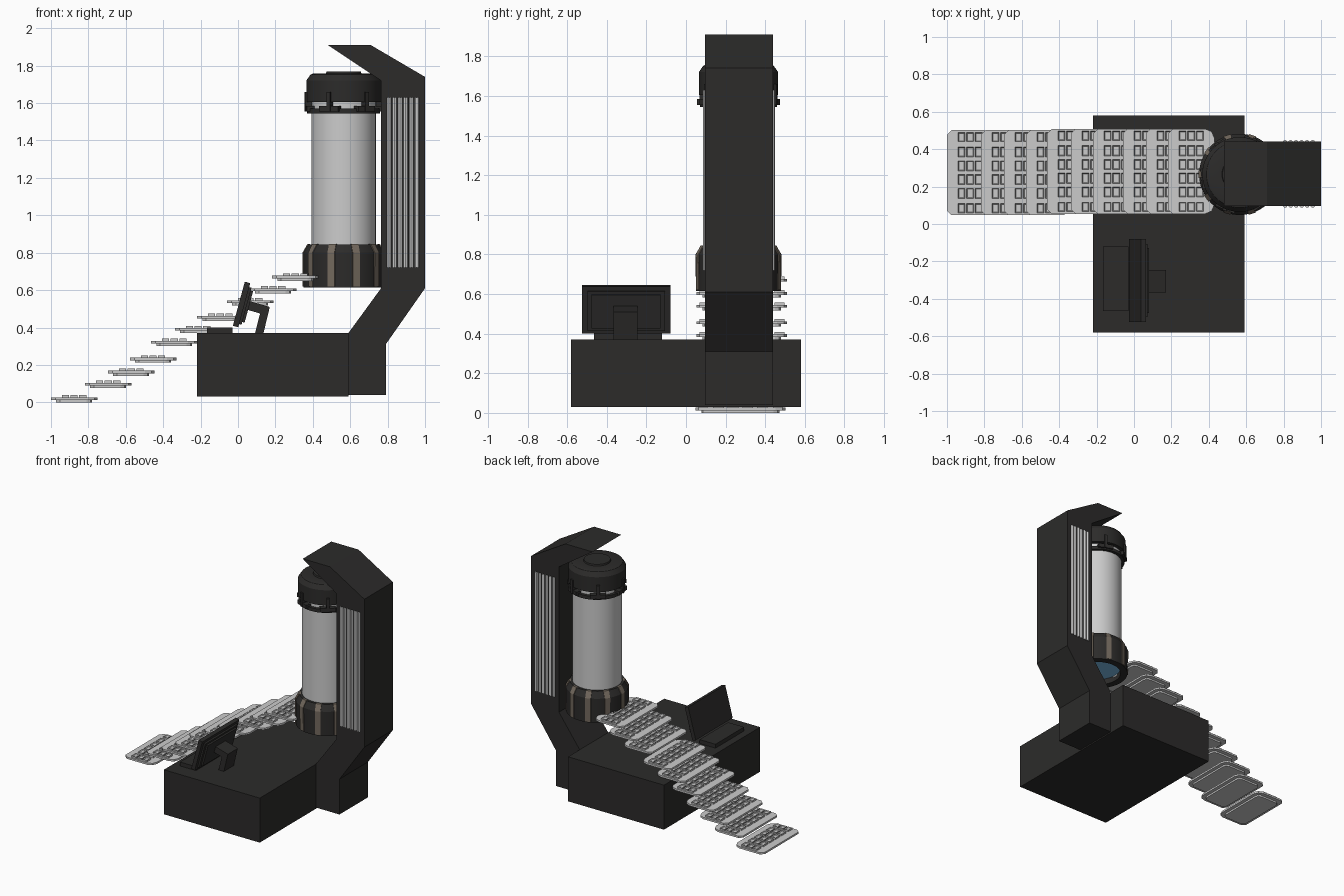
import bpy, bmesh
from math import sin, cos, pi, radians, atan2
from mathutils import Matrix, Vector

if "Cube" in bpy.data.objects:
    bpy.data.objects.remove(bpy.data.objects["Cube"])


def mat(name, col):
    m = bpy.data.materials.new(name)
    m.diffuse_color = (*col, 1)
    m.use_nodes = True
    m.node_tree.nodes["Principled BSDF"].inputs["Base Color"].default_value = m.diffuse_color
    return m


DARK = mat("dark_metal", (0.025, 0.024, 0.023))
BEIGE = mat("beige_trim", (0.17, 0.14, 0.11))
BLUE = mat("blue_glow", (0.2, 0.5, 0.8))


def finish(name, bm, m=None, smooth=False):
    bmesh.ops.recalc_face_normals(bm, faces=bm.faces)
    me = bpy.data.meshes.new(name)
    bm.to_mesh(me)
    bm.free()
    ob = bpy.data.objects.new(name, me)
    bpy.context.collection.objects.link(ob)
    if m:
        me.materials.append(m)
    if smooth:
        bpy.ops.object.select_all(action='DESELECT')
        ob.select_set(True)
        bpy.context.view_layer.objects.active = ob
        bpy.ops.object.shade_smooth_by_angle(angle=radians(30))
    return ob


def add_box(bm, lo, hi, mtx=Matrix()):
    lo, hi = Vector(lo), Vector(hi)
    s = hi - lo
    bmesh.ops.create_cube(bm, size=1, matrix=mtx @ Matrix.Translation((lo + hi) / 2) @ Matrix.Diagonal((*s, 1)))


def box(name, lo, hi, m=None, mtx=Matrix()):
    bm = bmesh.new()
    add_box(bm, lo, hi, mtx)
    return finish(name, bm, m)


def add_prism(bm, pts, vec):
    f = bm.faces.new([bm.verts.new(p) for p in pts])
    r = bmesh.ops.extrude_face_region(bm, geom=[f])
    bmesh.ops.translate(bm, vec=vec, verts=[v for v in r['geom'] if isinstance(v, bmesh.types.BMVert)])


def xz_prism(name, prof, y0, y1, m):
    bm = bmesh.new()
    add_prism(bm, [(x, y0, z) for x, z in prof], (0, y1 - y0, 0))
    return finish(name, bm, m)


PX, PY = 0.565, 0.265    # pod axis


def lathe(name, prof, m=None, n=48, closed=False):
    bm = bmesh.new()
    vs = [bm.verts.new((r, 0, z)) for r, z in prof]
    pairs = list(zip(vs, vs[1:])) + ([(vs[-1], vs[0])] if closed else [])
    es = [bm.edges.new(p) for p in pairs]
    bmesh.ops.spin(bm, geom=vs + es, cent=(0, 0, 0), axis=(0, 0, 1), angle=2 * pi, steps=n)
    bmesh.ops.remove_doubles(bm, verts=bm.verts, dist=1e-5)
    bmesh.ops.translate(bm, vec=(PX, PY, 0), verts=bm.verts)
    return finish(name, bm, m, True)


def ring_frame(a):
    return Matrix.Translation((PX, PY, 0)) @ Matrix.Rotation(a, 4, 'Z')


# Platform and bent support column with overhanging hood
box("platform", (-0.22, -0.58, 0.03), (0.59, 0.58, 0.37), DARK)
xz_prism("support_column", [(0.59, 0.04), (0.79, 0.04), (0.79, 0.31), (1.0, 0.61), (1.0, 1.74),
                            (0.71, 1.91), (0.48, 1.91), (0.765, 1.72), (0.765, 0.61), (0.59, 0.37)],
         0.096, 0.44, DARK)

# Light tubes on both column sides
for side, y in (("front", 0.099), ("back", 0.437)):
    bm = bmesh.new()
    for i in range(6):
        bmesh.ops.create_cone(bm, cap_ends=True, segments=12, radius1=0.012, radius2=0.012, depth=0.91,
                              matrix=Matrix.Translation((0.808 + i * 0.0295, y, 1.175)))
    finish(side + "_tubes", bm, None, True)

# Pod: hollow base, glowing floor, glass cylinder, clamp ring and cap
lathe("pod_base", [(0.165, 0.615), (0.215, 0.615), (0.217, 0.80), (0.19, 0.845), (0.165, 0.845)], DARK, closed=True)
lathe("pod_floor", [(0, 0.66), (0.167, 0.66), (0.167, 0.68), (0, 0.68)], BLUE)
lathe("pod_glass", [(0, 0.80), (0.172, 0.80), (0.172, 1.62), (0, 1.62)])
lathe("clamp_ring", [(0.168, 1.545), (0.195, 1.545), (0.195, 1.57), (0.168, 1.57)], DARK, closed=True)
lathe("pod_cap", [(0, 1.605), (0.2, 1.605), (0.2, 1.72), (0.178, 1.752), (0.165, 1.757),
                  (0.095, 1.757), (0.092, 1.768), (0, 1.768)], DARK)

# Trim strips that wrap the base and its chamfer
bm = bmesh.new()
for i in range(10):
    M = ring_frame(radians(i * 36))
    prof = [(0.2, 0.62), (0.219, 0.62), (0.2205, 0.80), (0.194, 0.846), (0.18, 0.846)]
    add_prism(bm, [M @ Vector((r, -0.02, z)) for r, z in prof], M.to_3x3() @ Vector((0, 0.04, 0)))
finish("base_trim", bm, BEIGE)

# Clamp brackets between ring and cap
bm, blk = bmesh.new(), bmesh.new()
for i in range(6):
    M = ring_frame(radians(i * 60 + 7))
    add_box(bm, (0.17, -0.011, 1.555), (0.21, 0.011, 1.66), M)
    add_box(blk, (0.165, -0.055, 1.555), (0.205, 0.055, 1.585), M)
finish("cap_brackets", bm, DARK)
finish("clamp_blocks", blk, DARK)

# Console: tilted screen, rear housing, bent arm, keyboard
T = Matrix.Translation((0.02, -0.302, 0.523)) @ Matrix.Rotation(atan2(0.065, 0.24), 4, 'Y')
bm = bmesh.new()
add_box(bm, (-0.016, -0.223, -0.122), (0.014, 0.223, 0.122), T)
front = min(bm.faces, key=lambda f: f.calc_center_median().x)
bmesh.ops.inset_region(bm, faces=[front], thickness=0.018, depth=0)
bmesh.ops.translate(bm, vec=T.to_3x3() @ Vector((0.008, 0, 0)), verts=front.verts)
finish("screen", bm, DARK)
bm = bmesh.new()
add_box(bm, (0.01, -0.195, -0.105), (0.027, 0.195, 0.1), T)
add_box(bm, (0.02, -0.174, -0.09), (0.04, 0.174, 0.085), T)
finish("screen_housing", bm, DARK)
xz_prism("screen_arm", [(0.05, 0.545), (0.17, 0.51), (0.135, 0.365), (0.09, 0.365), (0.118, 0.475), (0.05, 0.495)],
         -0.365, -0.245, DARK)
box("keyboard", (-0.165, -0.465, 0.365), (-0.03, -0.12, 0.40), DARK)


# Floating stair treads: chamfered plate, under panel, raised grip pads
def outline(x0, x1, y0, y1, c0, c1, z):
    return [(x0 + c0, y0, z), (x1 - c1, y0, z), (x1 - c1 * 0.3, y0 + c1 * 0.3, z), (x1, y0 + c1, z),
            (x1, y1 - c1, z), (x1 - c1 * 0.3, y1 - c1 * 0.3, z), (x1 - c1, y1, z), (x0 + c0, y1, z),
            (x0, y1 - c0, z), (x0, y0 + c0, z)]


def tread(name, x, y, z):
    bm = bmesh.new()
    add_prism(bm, outline(0, 0.248, 0, 0.455, 0.025, 0.05, 0.013), (0, 0, 0.014))
    add_prism(bm, outline(0.028, 0.22, 0.03, 0.425, 0.02, 0.03, 0), (0, 0, 0.014))
    rows = [(0.013, 0.062)] + [(0.09 + 0.0735 * i, 0.144 + 0.0735 * i) for i in range(4)] + [(0.393, 0.442)]
    for y0, y1 in rows:
        for i in range(3):
            cx = 0.078 + i * 0.046
            add_box(bm, (cx - 0.019, y0, 0.022), (cx + 0.019, y1, 0.039))
    pads = [f for f in bm.faces if abs(f.calc_center_median().z - 0.039) < 1e-4]
    bmesh.ops.inset_individual(bm, faces=pads, thickness=0.007, depth=-0.006)
    bmesh.ops.translate(bm, vec=(x, y, z), verts=bm.verts)
    finish(name, bm)


xs = [-1.0, -0.818, -0.695, -0.578, -0.465, -0.337, -0.219, -0.059, 0.064, 0.182]
zs = [0.0, 0.077, 0.142, 0.212, 0.302, 0.37, 0.435, 0.518, 0.582, 0.65]
for i, (x, z) in enumerate(zip(xs, zs)):
    tread(f"stair_tread_{i + 1}", x, 0.047 if i < 4 else 0.054, z)
